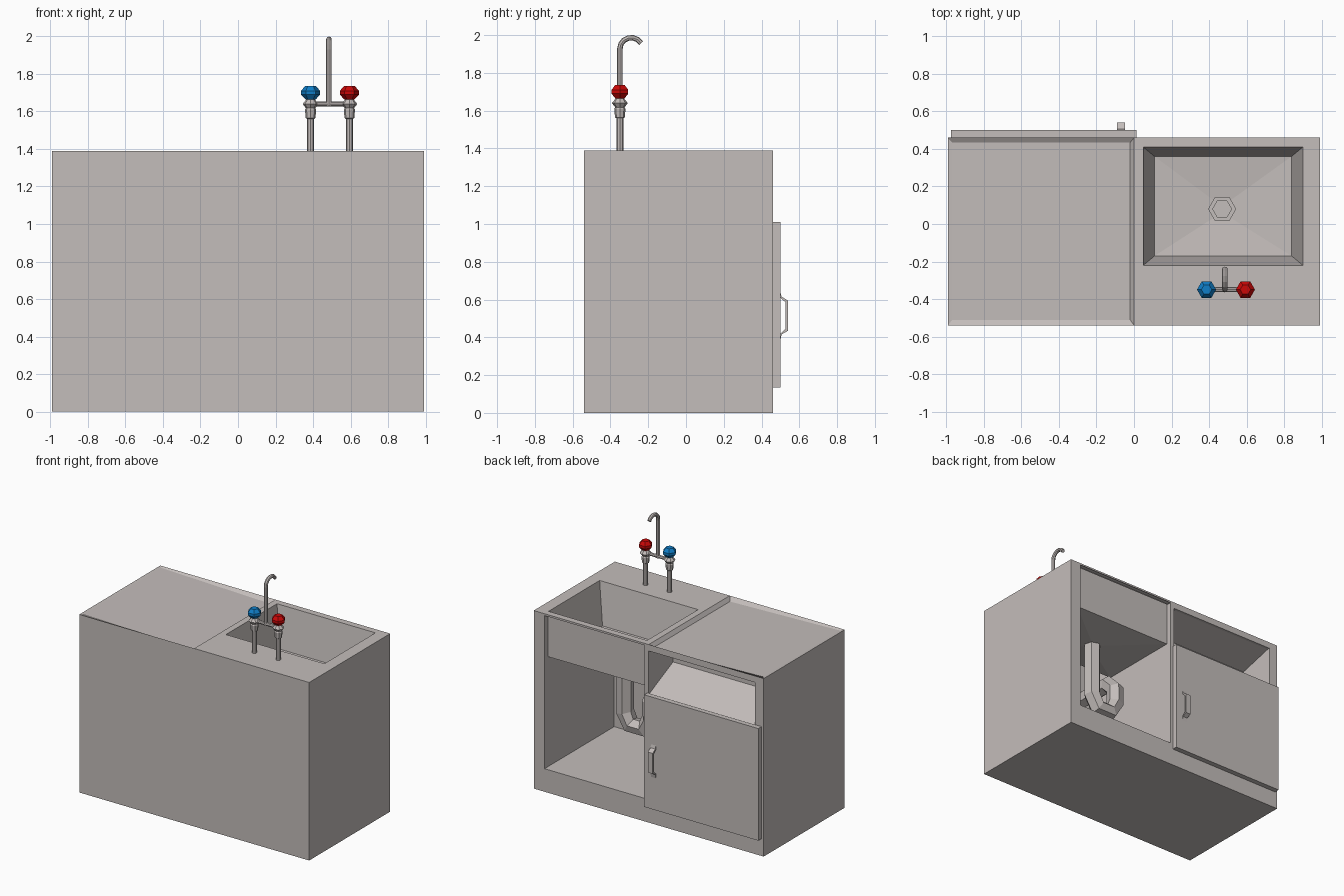
import bpy, bmesh, math
from mathutils import Vector

if "Cube" in bpy.data.objects:
    bpy.data.objects.remove(bpy.data.objects["Cube"])


def material(name, rgb):
    m = bpy.data.materials.new(name)
    m.diffuse_color = (*rgb, 1)
    m.use_nodes = True
    m.node_tree.nodes["Principled BSDF"].inputs["Base Color"].default_value = m.diffuse_color
    return m


GREY = material("warm_grey", (0.55, 0.51, 0.495))
BLUE = material("cold_blue", (0.005, 0.21, 0.58))
RED = material("hot_red", (0.6, 0.002, 0.002))


def mesh(name, verts, faces, mat=GREY, fix=True):
    me = bpy.data.meshes.new(name)
    me.from_pydata([tuple(v) for v in verts], [], faces)
    if fix:
        bm = bmesh.new()
        bm.from_mesh(me)
        bmesh.ops.recalc_face_normals(bm, faces=bm.faces)
        bm.to_mesh(me)
        bm.free()
    me.materials.append(mat)
    ob = bpy.data.objects.new(name, me)
    bpy.context.collection.objects.link(ob)
    return ob


def loft(name, rings, mat=GREY, start=True, end=True, fix=True):
    n = len(rings[0])
    verts = [v for r in rings for v in r]
    faces = []
    for k in range(len(rings) - 1):
        for i in range(n):
            j = (i + 1) % n
            faces.append((k*n + i, k*n + j, k*n + n + j, k*n + n + i))
    if start:
        faces.append(tuple(range(n))[::-1])
    if end:
        faces.append(tuple(range(len(verts) - n, len(verts))))
    return mesh(name, verts, faces, mat, fix)


def rect(x0, x1, y0, y1, z):
    return [(x0, y0, z), (x1, y0, z), (x1, y1, z), (x0, y1, z)]


def box(name, x0, x1, y0, y1, z0, z1):
    return loft(name, [rect(x0, x1, y0, y1, z0), rect(x0, x1, y0, y1, z1)])


def lathe(name, x, y, profile, mat=GREY, sides=6):
    ring = lambda r, z: [(x + r*math.cos(2*math.pi*i/sides), y + r*math.sin(2*math.pi*i/sides), z)
                         for i in range(sides)]
    return loft(name, [ring(r, z) for r, z in profile], mat)


def tube(name, path, r, sides=6):
    pts = [Vector(p) for p in path]
    normal, rings, prev = None, [], None
    for i, p in enumerate(pts):
        a = (p - pts[i-1]).normalized() if i else None
        b = (pts[i+1] - p).normalized() if i < len(pts) - 1 else None
        t = ((a or b) + (b or a)).normalized()
        if normal is None:
            normal = t.orthogonal().normalized()
        else:
            normal = prev.rotation_difference(t) @ normal
        prev = t
        side = t.cross(normal)
        rings.append([p + r*(normal*math.cos(2*math.pi*k/sides) + side*math.sin(2*math.pi*k/sides))
                      for k in range(sides)])
    return loft(name, rings)


W, Y0, Y1, H = 0.993, -0.54, 0.46, 1.39

# cabinet carcass, open towards +y
box("cabinet_base", -W, W, Y0, Y1, 0, 0.18)
box("left_side_panel", -W, -0.92, Y0, Y1, 0.18, 1.34)
box("right_side_panel", 0.90, W, Y0, Y1, 0.18, 1.375)
box("rear_panel_left", -0.92, 0.0, Y0, -0.40, 0.18, 1.34)
box("rear_panel_right", 0.0, 0.90, Y0, -0.40, 0.18, 1.375)
box("divider_panel", 0.0, 0.035, -0.40, Y1, 0.18, 1.375)
box("door_compartment", -0.92, 0.0, -0.40, Y1, 0.18, 1.0)

# open drawer recess, narrowing towards its back
face = lambda x0, x1, y, z0, z1: [(x0, y, z0), (x1, y, z0), (x1, y, z1), (x0, y, z1)]
recess = loft("drawer_recess", [face(-0.92, 0.0, Y1, 1.0, 1.345), face(-0.92, 0.0, 0.16, 1.14, 1.27)],
              start=False)

# drainboard with a shallow slope towards the sink
v = [(-W, Y0, H), (-W, Y1, H), (0, Y0, H), (0, Y1, H),
     (-0.02, -0.512, 1.36), (-0.02, 0.435, 1.36), (-0.97, -0.512, H - 0.002), (-0.97, 0.435, H - 0.002),
     (-W, Y0, 1.34), (-W, Y1, 1.34), (0, Y0, 1.34), (0, Y1, 1.34)]
f = [(0, 2, 4, 6), (6, 4, 5, 7), (1, 7, 5, 3), (0, 6, 7, 1), (2, 3, 5, 4),
     (0, 8, 10, 2), (2, 10, 11, 3), (3, 11, 9, 1), (1, 9, 8, 0), (8, 9, 11, 10)]
mesh("drainboard", v, f)

# sink top with sloping inside walls and floor (one open shell)
loft("sink_top", [rect(0, W, Y0, Y1, 1.375), rect(0, W, Y0, Y1, H),
                  rect(0.05, 0.90, -0.22, 0.41, H), rect(0.11, 0.84, -0.17, 0.36, 1.07),
                  rect(0.42, 0.52, 0.03, 0.13, 1.05)], start=False, fix=False)
# outside of the basin, seen through the open front
loft("basin_underside", [rect(0.035, 0.90, -0.23, 0.42, 1.38), rect(0.035, 0.90, -0.23, 0.42, 1.04),
                         rect(0.42, 0.52, 0.03, 0.13, 1.01)], start=False)
lathe("drain", 0.47, 0.08, [(0.075, 1.04), (0.075, 1.06), (0.05, 1.06), (0.05, 1.052)])

# trap pipe under the basin
tube("trap_pipe", [(0.47, 0.08, 1.03), (0.47, 0.08, 0.60), (0.42, 0.08, 0.51), (0.30, 0.08, 0.51),
                   (0.25, 0.08, 0.60), (0.25, 0.08, 0.72), (0.25, 0.0, 0.80), (0.25, -0.41, 0.80)], 0.065)

# door and bent handle
box("door", -0.975, 0.012, Y1, 0.50, 0.135, 1.01)
outer = [(0.50, 0.385), (0.506, 0.415), (0.54, 0.435), (0.54, 0.595), (0.506, 0.615), (0.50, 0.64)]
inner = [(0.50, 0.61), (0.527, 0.585), (0.527, 0.445), (0.50, 0.42)]
loft("door_handle", [[(x, y, z) for y, z in outer + inner] for x in (-0.09, -0.048)])

# taps: pillar with collar, coloured knob
FY = -0.35
for x, mat, n in ((0.387, BLUE, "cold"), (0.594, RED, "hot")):
    lathe(n + "_tap_pillar", x, FY, [(0.018, 1.38), (0.018, 1.56), (0.026, 1.565), (0.03, 1.61),
                                     (0.025, 1.618), (0.042, 1.64), (0.022, 1.665), (0.018, 1.68)], sides=8)
    lathe(n + "_tap_knob", x, FY, [(0.028, 1.665), (0.051, 1.69), (0.051, 1.71), (0.028, 1.737)], mat)
tube("tap_bridge", [(0.387, FY, 1.64), (0.594, FY, 1.64)], 0.013, 8)

# spout with a hooked top
arc = [(0.485, -0.29 - 0.06*math.cos(a), 1.92 + 0.058*math.sin(a))
       for a in (math.radians(d) for d in range(0, 151, 25))]
tube("spout", [(0.485, FY, 1.63)] + arc, 0.0145, 8)
spout_top = bpy.data.objects["spout"]
top = max(p.co.z for p in spout_top.data.vertices)
for p in spout_top.data.vertices:
    if p.co.z > 1.7:
        p.co.z += 2.0 - top
